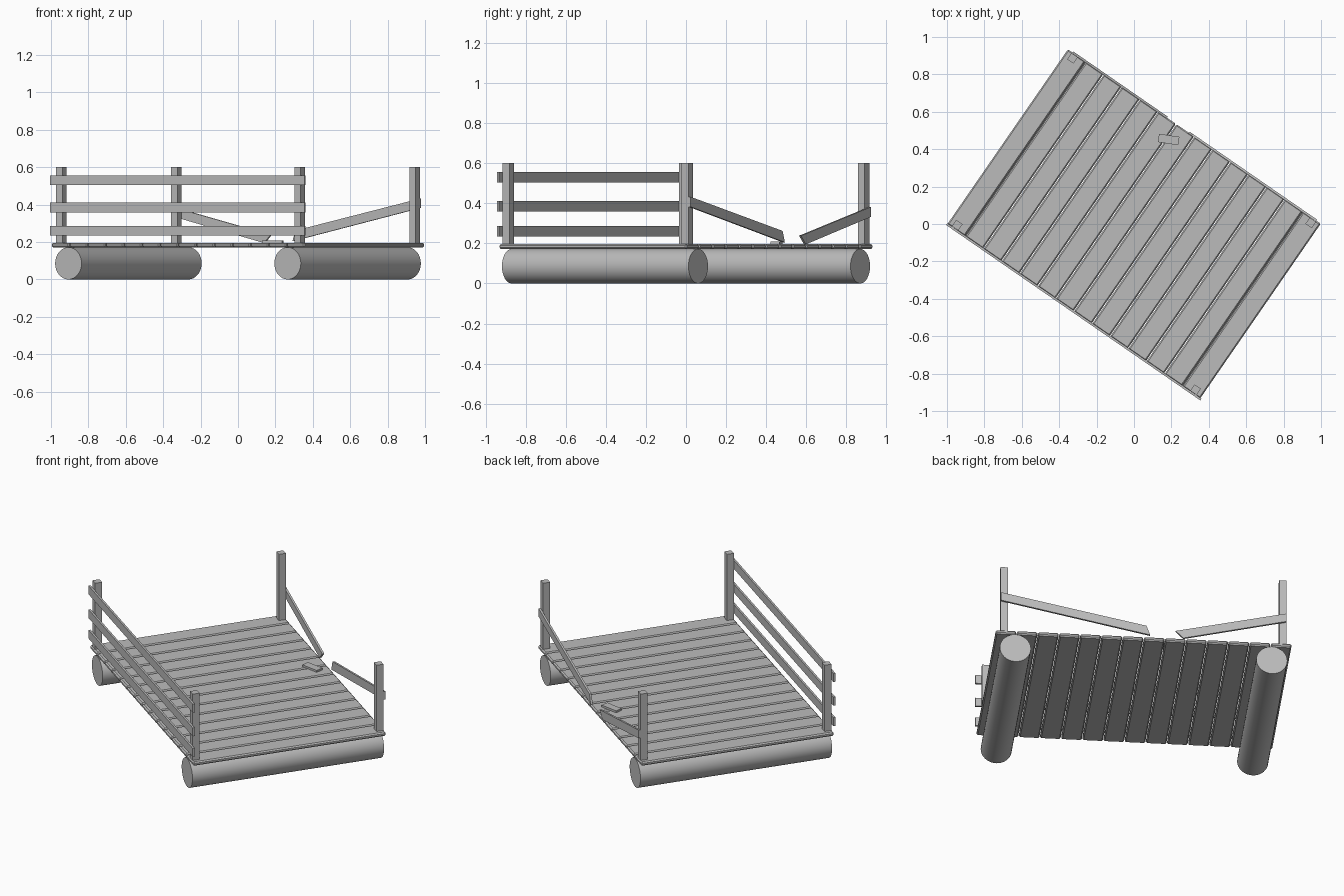
import bpy, bmesh, math
from mathutils import Matrix

if "Cube" in bpy.data.objects:
    bpy.data.objects.remove(bpy.data.objects["Cube"], do_unlink=True)

# The raft is built square to its own axes, then turned by this angle
TURN = Matrix.Rotation(math.radians(-34.6), 4, "Z")
GREY = 0.5

wood = bpy.data.materials.new("grey_wood")
wood.use_nodes = True
wood.diffuse_color = (GREY, GREY, GREY, 1)
wood.node_tree.nodes["Principled BSDF"].inputs["Base Color"].default_value = (GREY, GREY, GREY, 1)


def finish(name, bm):
    bmesh.ops.recalc_face_normals(bm, faces=bm.faces)
    bm.transform(TURN)
    mesh = bpy.data.meshes.new(name)
    bm.to_mesh(mesh)
    bm.free()
    mesh.materials.append(wood)
    obj = bpy.data.objects.new(name, mesh)
    bpy.context.collection.objects.link(obj)
    return obj


def box(name, center, size, chamfer=0, spin=0):
    bm = bmesh.new()
    bmesh.ops.create_cube(bm, size=1)
    bm.transform(Matrix.Translation(center) @ Matrix.Rotation(math.radians(spin), 4, "Z")
                 @ Matrix.Diagonal((*size, 1)))
    if chamfer:
        bmesh.ops.bevel(bm, geom=bm.edges[:], offset=chamfer, segments=1,
                        profile=0.5, affect="EDGES")
    return finish(name, bm)


def slab(name, outline, y0, y1):
    """Extrude an (x, z) outline through the thickness y0..y1."""
    bm = bmesh.new()
    face = bm.faces.new([bm.verts.new((x, y0, z)) for x, z in outline])
    ext = bmesh.ops.extrude_face_region(bm, geom=[face])
    for v in ext["geom"]:
        if isinstance(v, bmesh.types.BMVert):
            v.co.y = y1
    return finish(name, bm)


# Floating logs
for side, x in (("left", 0.712), ("right", -0.712)):
    bm = bmesh.new()
    bmesh.ops.create_cone(bm, cap_ends=True, segments=32, radius1=0.086, radius2=0.086, depth=1.13)
    bm.transform(Matrix.Translation((x, 0, 0.086)) @ Matrix.Rotation(math.pi / 2, 4, "X"))
    log = finish(f"{side}_log", bm)
    bpy.ops.object.select_all(action="DESELECT")
    log.select_set(True)
    bpy.context.view_layer.objects.active = log
    bpy.ops.object.shade_smooth_by_angle(angle=math.radians(40))

# Deck planks
COUNT = 14
PITCH = 1.646 / COUNT
for i in range(COUNT):
    box(f"deck_plank_{i + 1}", ((i - (COUNT - 1) / 2) * PITCH, 0, 0.184),
        (PITCH - 0.004, 1.136, 0.024), chamfer=0.007)

# Corner posts
for sx, xn in ((1, "left"), (-1, "right")):
    for sy, yn in ((1, "back"), (-1, "front")):
        box(f"{yn}_{xn}_post", (sx * 0.774, sy * 0.542, 0.393), (0.041, 0.041, 0.414))

# Whole rails along the front
for name, z in (("lower", 0.26), ("middle", 0.385), ("upper", 0.53)):
    box(f"{name}_front_rail", (0.002, -0.569, z), (1.652, 0.012, 0.052))

# Snapped rail along the back
slab("broken_rail_left", [(0.792, 0.432), (0.792, 0.382), (-0.035, 0.205), (-0.015, 0.262)], 0.563, 0.575)
slab("broken_rail_right", [(-0.792, 0.382), (-0.792, 0.332), (-0.22, 0.195), (-0.177, 0.238)], 0.563, 0.575)

# Splinter of the rail lying on the deck
splinter = TURN.inverted() @ Matrix.Translation((0.185, 0.452, 0.202))
box("rail_splinter", splinter.translation, (0.11, 0.045, 0.012), spin=26)
